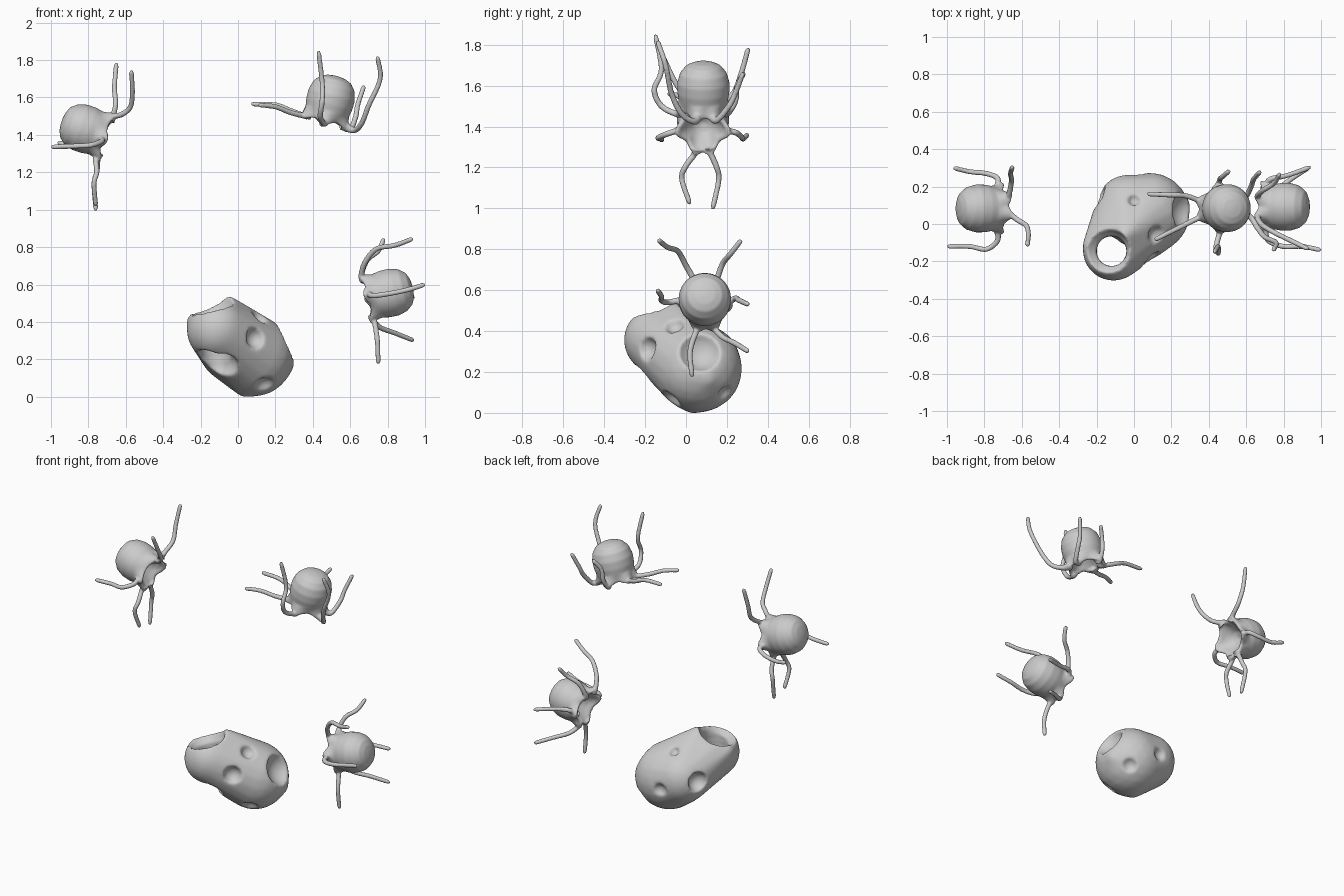
import bpy, bmesh, math
from mathutils import Vector as V

if "Cube" in bpy.data.objects:
    bpy.data.objects.remove(bpy.data.objects["Cube"])


def mesh_object(name, bm):
    me = bpy.data.meshes.new(name)
    bm.to_mesh(me)
    bm.free()
    ob = bpy.data.objects.new(name, me)
    bpy.context.collection.objects.link(ob)
    return ob


def bake(ob):
    dg = bpy.context.evaluated_depsgraph_get()
    me = bpy.data.meshes.new_from_object(ob.evaluated_get(dg))
    ob.modifiers.clear()
    ob.data = me
    for p in me.polygons:
        p.use_smooth = True


def finish(ob, voxel, iterations):
    # fuse the overlapping volumes, soften, then bake the modifiers
    r = ob.modifiers.new("fuse", 'REMESH')
    r.mode = 'VOXEL'
    r.voxel_size = voxel
    s = ob.modifiers.new("soften", 'SMOOTH')
    s.factor = 0.5
    s.iterations = iterations
    bake(ob)


def ball(bm, x, y, z, r):
    for v in bmesh.ops.create_icosphere(bm, subdivisions=3, radius=r)['verts']:
        v.co += V((x, y, z))


# ---- pitted rock: hull around a few spheres, craters cut out ----
src = bmesh.new()
for s in [(.085, .06, .225, .215), (-.11, -.14, .365, .165), (-.03, .09, .26, .175),
          (-.05, -.06, .52, .03), (.03, .03, .03, .025), (.28, .11, .17, .02),
          (-.255, -.11, .42, .02)]:
    ball(src, *s)
bm = bmesh.new()
for v in src.verts:
    bm.verts.new(v.co)
src.free()
hull = bmesh.ops.convex_hull(bm, input=bm.verts)
bmesh.ops.delete(bm, geom=[g for g in hull['geom_interior'] if isinstance(g, bmesh.types.BMVert)],
                 context='VERTS')
bmesh.ops.recalc_face_normals(bm, faces=bm.faces)
rock = mesh_object("rock", bm)
finish(rock, .012, 6)

craters = [(.31, .07, .33, .118), (.10, -.20, .325, .06), (.15, -.09, .055, .06),
           (.21, .21, .09, .055), (-.19, .14, .28, .065), (.01, .285, .22, .05),
           (.125, -.06, .445, .05), (0, .13, .44, .033),
           (-.155, -.15, .545, .135), (-.17, -.20, .17, .095), (-.09, -.18, .17, .09)]
# a tunnel joins the top mouth to the lower mouth
tunnel = [(-.12, -.145, .46 - i * .04, .082) for i in range(8)]
for x, y, z, r in craters + tunnel:
    bm = bmesh.new()
    ball(bm, x, y, z, r)
    cutter = mesh_object("crater_cutter", bm)
    cutter.hide_render = True
    b = rock.modifiers.new("crater", 'BOOLEAN')
    b.operation = 'DIFFERENCE'
    b.solver = 'EXACT'
    b.object = cutter
    bake(rock)
    bpy.data.objects.remove(cutter)
finish(rock, .009, 10)
low = min(v.co.z for v in rock.data.vertices)
for v in rock.data.vertices:
    v.co.z -= low


# ---- tentacled floaters: domed body, lobed skirt, tapering arms ----
def spline(pts, steps=8):
    p = [pts[0] * 2 - pts[1]] + pts + [pts[-1] * 2 - pts[-2]]
    out = []
    for i in range(1, len(p) - 2):
        a, b, c, d = p[i - 1:i + 3]
        for k in range(steps):
            t = k / steps
            out.append(.5 * (2 * b + (c - a) * t + (2 * a - 5 * b + 4 * c - d) * t * t
                             + (3 * b - a - 3 * c + d) * t ** 3))
    return out + [pts[-1]]


def skin(bm, rings):
    # closed tube through a list of vertex rings
    n = len(rings[0])
    vs = [[bm.verts.new(c) for c in ring] for ring in rings]
    for a, b in zip(vs, vs[1:]):
        for j in range(n):
            bm.faces.new((a[j], a[(j + 1) % n], b[(j + 1) % n], b[j]))
    bm.faces.new(vs[0][::-1])
    bm.faces.new(vs[-1])


def tube(bm, pts):
    rings, side = [], V((.31, .52, .8))
    for i, p in enumerate(pts):
        t = i / (len(pts) - 1)
        d = (pts[min(i + 1, len(pts) - 1)] - pts[max(i - 1, 0)]).normalized()
        side = (side - d * side.dot(d)).normalized()
        up = d.cross(side)
        r = .0165 - .003 * t + .014 * max(0, 1 - t * 3.5) ** 2
        if i == len(pts) - 1:
            r *= .6
        rings.append([p + (side * math.cos(a) + up * math.sin(a)) * r
                      for a in [k * math.tau / 10 for k in range(10)]])
    skin(bm, rings)


def floater(name, centre, down, arms):
    c, d = V(centre), V(down).normalized()
    u = V((0, 1, 0))
    w = d.cross(u)
    arms = [[V(p) for p in a] for a in arms]
    roots = [math.atan2((a[0] - c).dot(w), (a[0] - c).dot(u)) for a in arms]

    def lobe(th):
        return max(math.exp(-(math.remainder(th - r, math.tau) / .36) ** 2) for r in roots)

    # profile rows: distance down the axis, radius, lobe shift along axis, lobe growth
    profile = [(-.135, .015, 0, 0), (-.13, .05, 0, 0), (-.115, .085, 0, 0), (-.08, .114, 0, 0),
               (-.03, .128, 0, 0), (.02, .127, 0, 0), (.055, .12, 0, 0), (.08, .113, 0, .014),
               (.1, .108, .018, .03), (.11, .102, .022, .036), (.104, .086, .022, .03),
               (.075, .07, .01, .012), (.045, .045, 0, 0), (.03, .008, 0, 0)]
    angles = [k * math.tau / 60 for k in range(60)]
    bm = bmesh.new()
    skin(bm, [[c + d * (t + s * lobe(a)) + (u * math.cos(a) + w * math.sin(a)) * (r + g * lobe(a))
               for a in angles] for t, r, s, g in profile])
    for a, th in zip(arms, roots):
        start = c + d * .11 + (u * math.cos(th) + w * math.sin(th)) * .105
        tube(bm, spline([start] + a))
    bmesh.ops.recalc_face_normals(bm, faces=bm.faces)
    finish(mesh_object(name, bm), .006, 5)


floater("floater_left", (-.815, .083, 1.43), (.94, 0, -.33), [
    [(-.67, .15, 1.50), (-.655, .23, 1.56), (-.66, .27, 1.66), (-.65, .305, 1.785)],
    [(-.66, .05, 1.50), (-.62, .02, 1.51), (-.575, -.01, 1.55), (-.565, -.06, 1.63), (-.57, -.115, 1.745)],
    [(-.73, -.04, 1.38), (-.73, -.09, 1.365), (-.79, -.135, 1.345), (-.88, -.12, 1.34), (-1, -.12, 1.335)],
    [(-.73, .20, 1.38), (-.73, .245, 1.37), (-.79, .27, 1.35), (-.88, .28, 1.34), (-.965, .30, 1.36)],
    [(-.76, .045, 1.27), (-.755, -.005, 1.20), (-.77, -.02, 1.14), (-.76, .02, 1.02)],
    [(-.75, .12, 1.27), (-.755, .15, 1.20), (-.77, .16, 1.14), (-.76, .13, .995)]])
floater("floater_top", (.493, .085, 1.584), (-.26, 0, -.96), [
    [(.36, .12, 1.50), (.28, .15, 1.53), (.20, .155, 1.56), (.07, .16, 1.565)],
    [(.36, .04, 1.50), (.28, 0, 1.52), (.20, -.04, 1.55), (.11, -.085, 1.56)],
    [(.46, -.04, 1.46), (.44, -.12, 1.50), (.45, -.155, 1.58), (.45, -.12, 1.68), (.43, -.15, 1.85)],
    [(.45, .20, 1.46), (.46, .24, 1.52), (.47, .25, 1.60), (.51, .285, 1.665)],
    [(.60, .15, 1.43), (.63, .21, 1.50), (.64, .24, 1.56), (.675, .28, 1.665)],
    [(.62, .04, 1.425), (.66, -.02, 1.46), (.70, -.07, 1.56), (.76, -.10, 1.70), (.745, -.14, 1.82)]])
floater("floater_right", (.803, .092, .553), (-.97, 0, -.22), [
    [(.66, .15, .65), (.69, .18, .73), (.75, .22, .78), (.78, .27, .845)],
    [(.66, .04, .65), (.68, 0, .72), (.74, -.04, .79), (.84, -.09, .81), (.935, -.135, .845)],
    [(.70, -.03, .55), (.72, -.09, .54), (.80, -.12, .55), (.90, -.12, .57), (1, -.14, .60)],
    [(.70, .20, .53), (.73, .24, .56), (.82, .26, .55), (.945, .305, .53)],
    [(.72, .14, .41), (.76, .18, .37), (.84, .24, .34), (.94, .305, .30)],
    [(.73, .05, .40), (.745, .02, .30), (.75, .03, .175)]])
